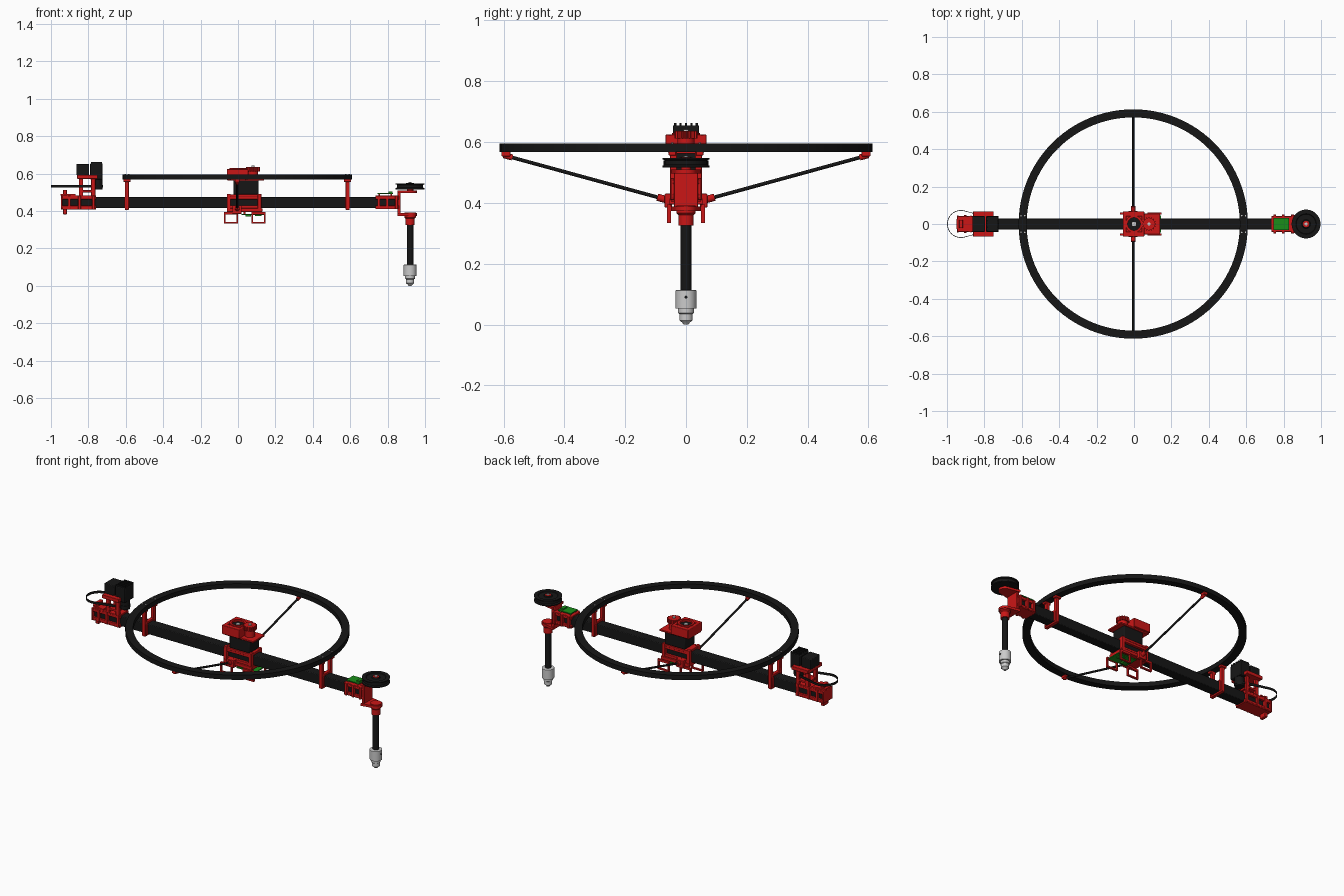
import bpy, bmesh
from math import pi, cos, sin, acos
from mathutils import Vector, Matrix


def material(name, rgb):
    m = bpy.data.materials.new(name)
    m.diffuse_color = (*rgb, 1)
    return m


RED = material("red_plastic", (0.6, 0.008, 0.008))
BLACK = material("black", (0.008, 0.008, 0.008))
GREEN = material("circuit_green", (0.01, 0.27, 0.01))


def finish(name, bm, mat=None, bevel=0):
    bmesh.ops.recalc_face_normals(bm, faces=bm.faces)
    me = bpy.data.meshes.new(name)
    bm.to_mesh(me)
    bm.free()
    ob = bpy.data.objects.new(name, me)
    bpy.context.collection.objects.link(ob)
    if mat:
        me.materials.append(mat)
    if bevel:
        mod = ob.modifiers.new("bevel", "BEVEL")
        mod.width, mod.segments = bevel, 2
    return ob


def boxes(name, specs, mat=None, bevel=0):
    """Each spec is x0, x1, y0, y1, z0, z1."""
    bm = bmesh.new()
    for x0, x1, y0, y1, z0, z1 in specs:
        t = Matrix.Translation(((x0 + x1) / 2, (y0 + y1) / 2, (z0 + z1) / 2))
        bmesh.ops.create_cube(bm, size=1, matrix=t @ Matrix.Diagonal((x1 - x0, y1 - y0, z1 - z0, 1)))
    return finish(name, bm, mat, bevel)


def rod(name, p, q, r, mat=None, seg=24):
    p, q = Vector(p), Vector(q)
    d = q - p
    bm = bmesh.new()
    m = Matrix.Translation((p + q) / 2) @ d.to_track_quat('Z', 'Y').to_matrix().to_4x4()
    bmesh.ops.create_cone(bm, cap_ends=True, segments=seg, radius1=r, radius2=r, depth=d.length, matrix=m)
    return finish(name, bm, mat)


def lathe(name, x, y, profile, mat=None, seg=48, closed=False):
    """Revolve (radius, z) points about a vertical axis."""
    bm = bmesh.new()
    vs = [bm.verts.new((x + r, y, z)) for r, z in profile]
    n = len(vs)
    es = [bm.edges.new((vs[i], vs[(i + 1) % n])) for i in range(n if closed else n - 1)]
    bmesh.ops.spin(bm, geom=vs + es, cent=(x, y, 0), axis=(0, 0, 1), angle=2 * pi, steps=seg)
    bmesh.ops.remove_doubles(bm, verts=bm.verts, dist=1e-5)
    return finish(name, bm, mat)


def prism(name, pts, z0, z1, mat=None):
    bm = bmesh.new()
    f = bm.faces.new([bm.verts.new((x, y, z0)) for x, y in pts])
    ext = bmesh.ops.extrude_face_region(bm, geom=[f])
    bmesh.ops.translate(bm, vec=(0, 0, z1 - z0), verts=[v for v in ext["geom"] if isinstance(v, bmesh.types.BMVert)])
    return finish(name, bm, mat)


def gear(name, x, y, r, z0, z1, teeth, mat):
    pts = []
    for i in range(teeth * 4):
        a = 2 * pi * (i - 0.5) / (teeth * 4)
        rr = r if i % 4 < 2 else r * 0.85
        pts.append((x + rr * cos(a), y + rr * sin(a)))
    return prism(name, pts, z0, z1, mat)


# Main beam and guard ring
boxes("main_beam", [(-0.94, 0.855, -0.03, 0.03, 0.415, 0.475)], BLACK, 0.004)
lathe("guard_ring", -0.004, 0, [(0.57, 0.568), (0.613, 0.568), (0.613, 0.596), (0.57, 0.596)], BLACK, 96, True)

# Ring supports: clamp round the beam with two uprights
for s in (-1, 1):
    x = 0.59 * s - 0.004
    spec = [(x - 0.01, x + 0.01, -0.05, 0.05, 0.475, 0.487), (x - 0.01, x + 0.01, -0.05, 0.05, 0.405, 0.416)]
    for t in (-1, 1):
        spec.append((x - 0.01, x + 0.01, t * 0.041 - 0.011, t * 0.041 + 0.011, 0.408, 0.568))
        spec.append((x - 0.019, x + 0.019, t * 0.045 - 0.012, t * 0.045 + 0.012, 0.556, 0.569))
        spec.append((x - 0.014, x + 0.014, t * 0.037 - 0.007, t * 0.037 + 0.007, 0.415, 0.475))
    boxes("ring_support", spec, RED, 0.002)
    for t in (-1, 1):
        for k in (-1, 1):
            rod("ring_bolt", (x + 0.01 * k, t * 0.045, 0.595), (x + 0.01 * k, t * 0.045, 0.599), 0.004, None, 12)

# Side struts with end sockets
for s in (-1, 1):
    a, b = Vector((-0.004, 0.07 * s, 0.412)), Vector((-0.004, 0.6 * s, 0.557))
    d = (b - a).normalized()
    rod("side_strut", a, b, 0.006, BLACK, 16)
    rod("strut_inner_socket", a - d * 0.015, a + d * 0.025, 0.012, RED, 16)
    rod("strut_outer_socket", b - d * 0.03, b, 0.01, RED, 16)
    boxes("strut_outer_pad", [(-0.016, 0.008, s * 0.592 - 0.015, s * 0.592 + 0.015, 0.553, 0.569)], RED, 0.002)

# Central clamp around the beam
spec = [(-0.055, 0.125, -0.05, 0.05, 0.475, 0.488), (-0.06, 0.13, -0.055, 0.055, 0.395, 0.414)]
for t in (-1, 1):
    for x in (-0.05, 0.115):
        spec.append((x - 0.01, x + 0.01, t * 0.041 - 0.011, t * 0.041 + 0.011, 0.4, 0.492))
    spec += [(-0.055, 0.125, t * 0.04 - 0.008, t * 0.04 + 0.008, 0.414, 0.43),
             (-0.055, 0.125, t * 0.04 - 0.008, t * 0.04 + 0.008, 0.462, 0.48),
             (-0.03, 0.02, t * 0.058 - 0.012, t * 0.058 + 0.012, 0.385, 0.43)]
boxes("central_clamp", spec, RED, 0.002)

# Skid hoops and circuit board under the clamp
for t in (-1, 1):
    for x0, x1 in ((-0.075, 0.0), (0.073, 0.147)):
        y0, y1, w = t * 0.056 - 0.006, t * 0.056 + 0.006, 0.008
        boxes("skid_hoop", [(x0, x1, y0, y1, 0.333, 0.341), (x0, x0 + w, y0, y1, 0.333, 0.386),
                            (x1 - w, x1, y0, y1, 0.333, 0.395), (x0, x1, y0, y1, 0.382, 0.395)], RED)
boxes("control_board", [(0.02, 0.145, -0.045, 0.045, 0.378, 0.384)], GREEN)
boxes("board_chips", [(0.04, 0.07, -0.03, 0.0, 0.37, 0.378), (0.09, 0.125, 0.0, 0.03, 0.372, 0.378)], GREEN)
boxes("board_standoffs", [(x, x + 0.01, y, y + 0.01, 0.384, 0.396) for x in (0.03, 0.11) for y in (-0.035, 0.025)], RED)

# Central motor, bearing housing and drive gear
boxes("central_motor", [(-0.025, 0.11, -0.048, 0.048, 0.488, 0.568)], BLACK, 0.006)
boxes("motor_plate", [(-0.055, 0.14, -0.055, 0.055, 0.562, 0.572)], RED, 0.002)
lathe("bearing_housing_core", 0, 0, [(0.034, 0.572), (0.046, 0.572), (0.046, 0.629), (0.034, 0.629)], RED, 40, True)
boxes("bearing_housing", [(-0.06, -0.04, -0.06, 0.06, 0.565, 0.624), (0.04, 0.055, -0.06, 0.06, 0.565, 0.624),
                          (-0.06, 0.055, -0.068, -0.04, 0.57, 0.624), (-0.06, 0.055, 0.04, 0.068, 0.57, 0.624)], RED, 0.003)
rod("bearing_cap", (0, 0, 0.57), (0, 0, 0.618), 0.035, BLACK, 40)
rod("bearing_shaft", (0, 0, 0.6), (0, 0, 0.622), 0.012, None)
gear("drive_gear", 0.08, 0, 0.038, 0.612, 0.636, 16, RED)
rod("gear_hub", (0.08, 0, 0.572), (0.08, 0, 0.612), 0.028, RED)
rod("gear_shaft", (0.08, 0, 0.57), (0.08, 0, 0.642), 0.009, None)

# Left end: ribbed clamp, end plate and motor stand
spec = [(-0.945, -0.76, -0.042, 0.042, 0.472, 0.484), (-0.945, -0.76, -0.042, 0.042, 0.408, 0.418)]
for t in (-1, 1):
    spec += [(-0.945, -0.76, t * 0.036 - 0.007, t * 0.036 + 0.007, z, z + 0.014) for z in (0.415, 0.462)]
    spec += [(x, x + 0.015, t * 0.038 - 0.009, t * 0.038 + 0.009, 0.41, 0.482) for x in (-0.91, -0.855, -0.78)]
    spec += [(x, x + 0.022, t * 0.036 - 0.009, t * 0.036 + 0.009, 0.48, 0.59) for x in (-0.85, -0.785)]
spec += [(-0.86, -0.75, -0.068, 0.068, 0.572, 0.593), (-0.845, -0.77, -0.045, 0.045, 0.5, 0.512)]
boxes("left_clamp_and_stand", spec, RED, 0.002)
boxes("left_end_plate", [(-0.935, -0.915, -0.022, 0.022, 0.382, 0.513), (-0.947, -0.938, -0.045, 0.045, 0.408, 0.482)], RED, 0.003)
prism("left_pivot_plate", [(-0.95, -0.025), (-0.87, -0.045), (-0.87, 0.045), (-0.95, 0.025)], 0.484, 0.492, RED)
boxes("left_motor", [(-0.863, -0.797, -0.043, 0.043, 0.59, 0.652)], BLACK, 0.004)
boxes("left_gearbox", [(-0.79, -0.724, -0.043, 0.043, 0.568, 0.655)], BLACK, 0.004)
boxes("left_motor_fins", [(-0.785, -0.726, y - 0.004, y + 0.004, 0.652, 0.663) for y in (-0.036, -0.018, 0, 0.018, 0.036)], BLACK)
rod("motor_pulley", (-0.752, 0, 0.515), (-0.752, 0, 0.57), 0.027, BLACK, 32)

# Left drive belt: loop around one large and one small circle
cx, sx, R, r, n = -0.925, -0.752, 0.074, 0.029, 32
a = acos((R - r) / (sx - cx))
loop = [(cx, R, a + (2 * pi - 2 * a) * i / n) for i in range(n + 1)]
loop += [(sx, r, -a + 2 * a * i / n) for i in range(n + 1)]
bm = bmesh.new()
rings = [[bm.verts.new((x + (q - o) * cos(t), (q - o) * sin(t), z)) for o, z in
          ((0, 0.525), (0, 0.539), (0.003, 0.539), (0.003, 0.525))] for x, q, t in loop]
for u, v in zip(rings, rings[1:] + rings[:1]):
    for i in range(4):
        bm.faces.new((u[i], v[i], v[(i + 1) % 4], u[(i + 1) % 4]))
finish("drive_belt", bm, BLACK)

# Right end: clamp, sensor board and C-shaped tool bracket
X = 0.92
spec = [(0.735, 0.86, -0.042, 0.042, 0.472, 0.482), (0.735, 0.86, -0.042, 0.042, 0.41, 0.418)]
for t in (-1, 1):
    spec += [(0.735, 0.86, t * 0.036 - 0.007, t * 0.036 + 0.007, z, z + 0.014) for z in (0.415, 0.462)]
    spec += [(x, x + 0.015, t * 0.04 - 0.01, t * 0.04 + 0.01, 0.41, 0.482) for x in (0.745, 0.79, 0.84)]
boxes("right_clamp", spec, RED, 0.002)
boxes("bracket_web", [(0.852, 0.87, -0.04, 0.04, 0.375, 0.508)], RED, 0.003)
tip = [(X + 0.036 * cos(pi * (i / 16 - 0.5)), 0.036 * sin(pi * (i / 16 - 0.5))) for i in range(17)]
for z0, z1 in ((0.374, 0.388), (0.496, 0.51)):
    prism("bracket_arm", [(0.853, 0.05), (0.853, -0.05)] + tip, z0, z1, RED)
boxes("sensor_board", [(0.745, 0.83, -0.033, 0.033, 0.49, 0.496)], GREEN)
boxes("sensor_chips", [(0.805, 0.825, -0.02, 0.02, 0.496, 0.504)], GREEN)
boxes("sensor_posts", [(x, x + 0.008, y, y + 0.008, 0.48, 0.49) for x in (0.75, 0.815) for y in (-0.028, 0.02)], RED)

# Tool pulley, shaft and gripping chuck
lathe("tool_pulley", X, 0, [(0, 0.516), (0.077, 0.516), (0.077, 0.522), (0.07, 0.526), (0.07, 0.54),
                            (0.077, 0.543), (0.077, 0.548), (0.055, 0.548), (0.052, 0.544), (0.024, 0.544),
                            (0.021, 0.549), (0, 0.549)], BLACK, 64)
rod("pulley_hub", (X, 0, 0.5), (X, 0, 0.551), 0.017, RED)
rod("pulley_screw", (X, 0, 0.551), (X, 0, 0.554), 0.009, None, 6)
lathe("shaft_sleeve", X, 0, [(0, 0.325), (0.025, 0.325), (0.025, 0.36), (0.031, 0.366), (0.031, 0.392), (0, 0.392)], RED)
rod("tool_shaft", (X, 0, 0.1), (X, 0, 0.38), 0.0175, BLACK, 32)
lathe("chuck", X, 0, [(0, 0), (0.008, 0), (0.013, 0.007), (0.022, 0.014), (0.022, 0.035), (0.026, 0.038),
                      (0.026, 0.052), (0.034, 0.053), (0.034, 0.112), (0.031, 0.114), (0.018, 0.114), (0, 0.114)])
rod("chuck_screw", (X + 0.03, 0, 0.09), (X + 0.0352, 0, 0.09), 0.005, BLACK, 12)

# Smooth the round parts, keep edges sharp
bpy.ops.object.select_all(action='SELECT')
bpy.context.view_layer.objects.active = bpy.context.selected_objects[0]
bpy.ops.object.shade_smooth_by_angle()
